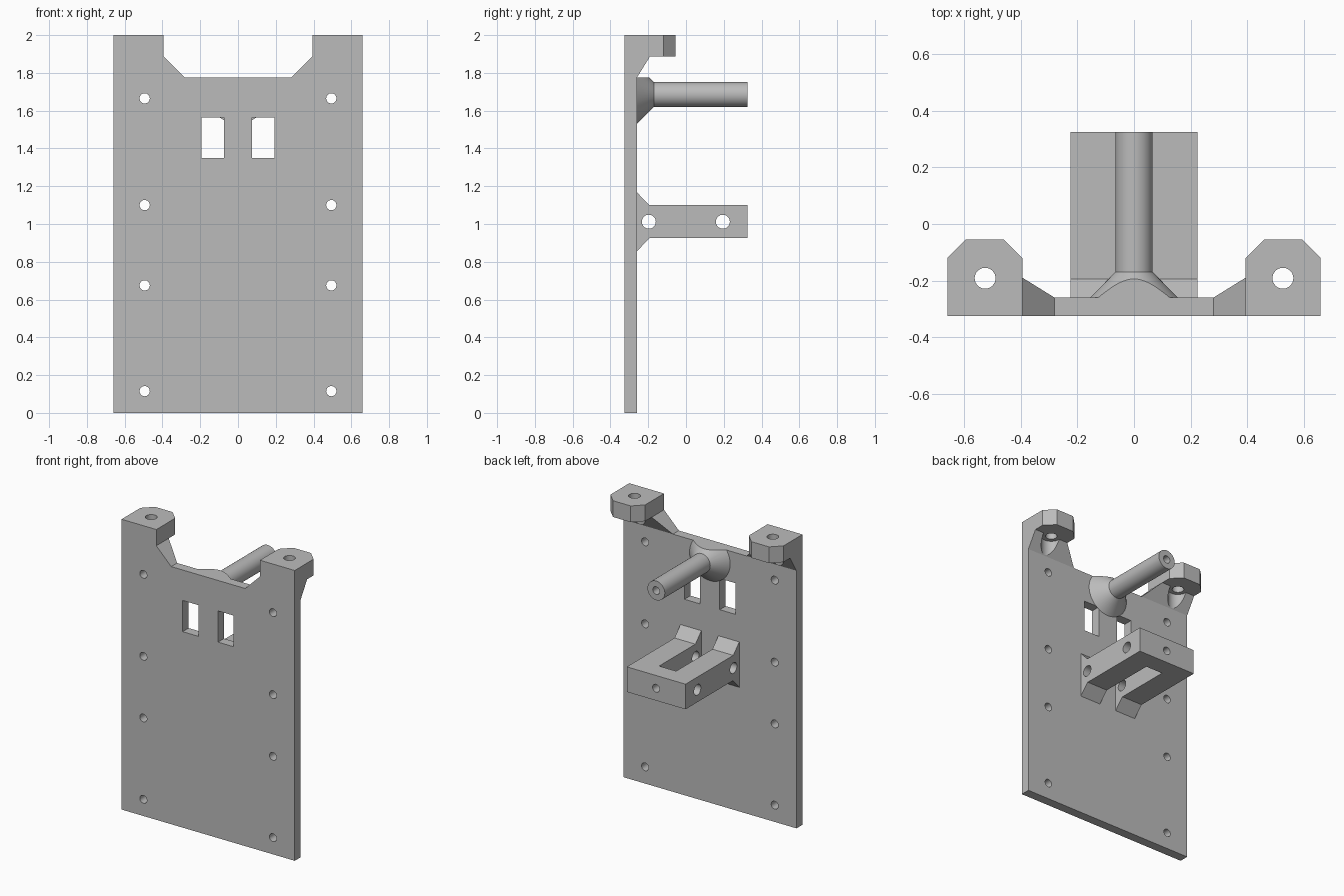
import bpy, bmesh
from math import pi
from mathutils import Matrix, Vector

cube = bpy.data.objects.get("Cube")
if cube:
    bpy.data.objects.remove(cube, do_unlink=True)

grey = bpy.data.materials.new("plain grey")
grey.use_nodes = True
COLOR = (0.5, 0.5, 0.5, 1)
grey.diffuse_color = COLOR
grey.node_tree.nodes["Principled BSDF"].inputs["Base Color"].default_value = COLOR

FRONT, BACK, END = -0.325, -0.26, 0.325     # plate faces and rear reach
NOTCH_Z, EAR_Z, TOP = 1.775, 1.888, 2.0


def finish(name, bm):
    bmesh.ops.recalc_face_normals(bm, faces=bm.faces[:])
    mesh = bpy.data.meshes.new(name)
    bm.to_mesh(mesh)
    bm.free()
    mesh.materials.append(grey)
    obj = bpy.data.objects.new(name, mesh)
    bpy.context.collection.objects.link(obj)
    return obj


def prism(name, points, direction):
    """Extrude a flat outline."""
    bm = bmesh.new()
    face = bm.faces.new([bm.verts.new(p) for p in points])
    made = bmesh.ops.extrude_face_region(bm, geom=[face])["geom"]
    verts = [g for g in made if isinstance(g, bmesh.types.BMVert)]
    bmesh.ops.translate(bm, verts=verts, vec=direction)
    return finish(name, bm)


def hull(name, points):
    bm = bmesh.new()
    for p in points:
        bm.verts.new(p)
    bmesh.ops.convex_hull(bm, input=bm.verts[:])
    return finish(name, bm)


def box(name, x, y, z):
    return hull(name, [(a, b, c) for a in x for b in y for c in z])


def rod(center, axis, radius, length):
    """Round cutter along an axis."""
    bm = bmesh.new()
    turn = Vector((0, 0, 1)).rotation_difference(Vector(axis)).to_matrix().to_4x4()
    bmesh.ops.create_cone(bm, cap_ends=True, segments=32, radius1=radius, radius2=radius,
                          depth=length, matrix=Matrix.Translation(center) @ turn)
    return finish("cutter", bm)


def activate(obj):
    bpy.ops.object.select_all(action='DESELECT')
    obj.select_set(True)
    bpy.context.view_layer.objects.active = obj


def cut(obj, cutters):
    activate(obj)
    for c in cutters:
        mod = obj.modifiers.new("cut", 'BOOLEAN')
        mod.operation, mod.solver, mod.object = 'DIFFERENCE', 'EXACT', c
        bpy.ops.object.modifier_apply(modifier=mod.name)
        bpy.data.objects.remove(c, do_unlink=True)
    smooth(obj)


def smooth(obj):
    activate(obj)
    bpy.ops.object.shade_smooth_by_angle(angle=pi / 6)


# Back plate with notched top, screw holes and two slots
half = [(0.66, 0), (0.66, TOP), (0.395, TOP), (0.395, EAR_Z), (0.282, NOTCH_Z)]
outline = half + [(-x, z) for x, z in reversed(half)]
plate = prism("back_plate", [(x, FRONT, z) for x, z in outline], (0, BACK - FRONT, 0))
cutters = []
for s in (-1, 1):
    for z in (0.115, 0.675, 1.1, 1.665):
        cutters.append(rod((s * 0.494, FRONT, z), (0, 1, 0), 0.027, 0.4))
    cutters.append(box("cutter", (s * 0.075, s * 0.194), (-0.5, -0.1), (1.35, 1.565)))
cut(plate, cutters)

# Top mounting ears with sloped gussets underneath
for s, side in ((1, "left"), (-1, "right")):
    tab = [(0.395, BACK), (0.66, BACK), (0.66, -0.12), (0.595, -0.055),
           (0.46, -0.055), (0.395, -0.12)]
    ear = prism(side + "_ear", [(s * x, y, EAR_Z) for x, y in tab], (0, 0, TOP - EAR_Z))
    hole = (s * 0.527, -0.192, 1.9)
    cut(ear, [rod(hole, (0, 0, 1), 0.037, 0.5)])
    gusset = hull(side + "_gusset", [
        (s * x, y, z) for x, y, z in (
            (0.282, BACK, NOTCH_Z), (0.66, BACK, NOTCH_Z),
            (0.395, BACK, EAR_Z), (0.66, BACK, EAR_Z),
            (0.395, -0.19, EAR_Z), (0.66, -0.19, EAR_Z))])
    cut(gusset, [rod(hole, (0, 0, 1), 0.065, 0.5)])

# Rear post: turned profile with conical foot and blind hole
POST_Z = 1.685
profile = [(0, BACK), (0.155, BACK), (0.066, -0.17), (0.066, END),
           (0.026, END), (0.026, 0.02), (0, 0.02)]
bm = bmesh.new()
verts = [bm.verts.new((r, y, POST_Z)) for r, y in profile]
edges = [bm.edges.new(pair) for pair in zip(verts, verts[1:])]
bmesh.ops.spin(bm, geom=verts + edges, cent=(0, 0, POST_Z), axis=(0, 1, 0),
               angle=2 * pi, steps=48)
bmesh.ops.remove_doubles(bm, verts=bm.verts[:], dist=0.0001)
bmesh.ops.bisect_plane(bm, geom=bm.verts[:] + bm.edges[:] + bm.faces[:],
                       plane_co=(0, 0, NOTCH_Z), plane_no=(0, 0, 1), clear_outer=True)
bmesh.ops.holes_fill(bm, edges=[e for e in bm.edges if e.is_boundary], sides=0)
smooth(finish("rear_post", bm))

# U-shaped bracket with flared foot, centre slot and cross holes
side_view = [(BACK, 0.855), (-0.192, 0.927), (END, 0.927),
             (END, 1.1), (-0.195, 1.1), (BACK, 1.168)]
bracket = prism("motor_bracket", [(-0.224, y, z) for y, z in side_view], (0.448, 0, 0))
cut(bracket, [box("cutter", (-0.065, 0.065), (-0.5, 0.2), (0.7, 1.3)),
              rod((0, -0.197, 1.012), (1, 0, 0), 0.037, 1),
              rod((0, 0.195, 1.012), (1, 0, 0), 0.037, 1),
              rod((0, 0.3, 1.012), (0, 1, 0), 0.027, 0.4)])
